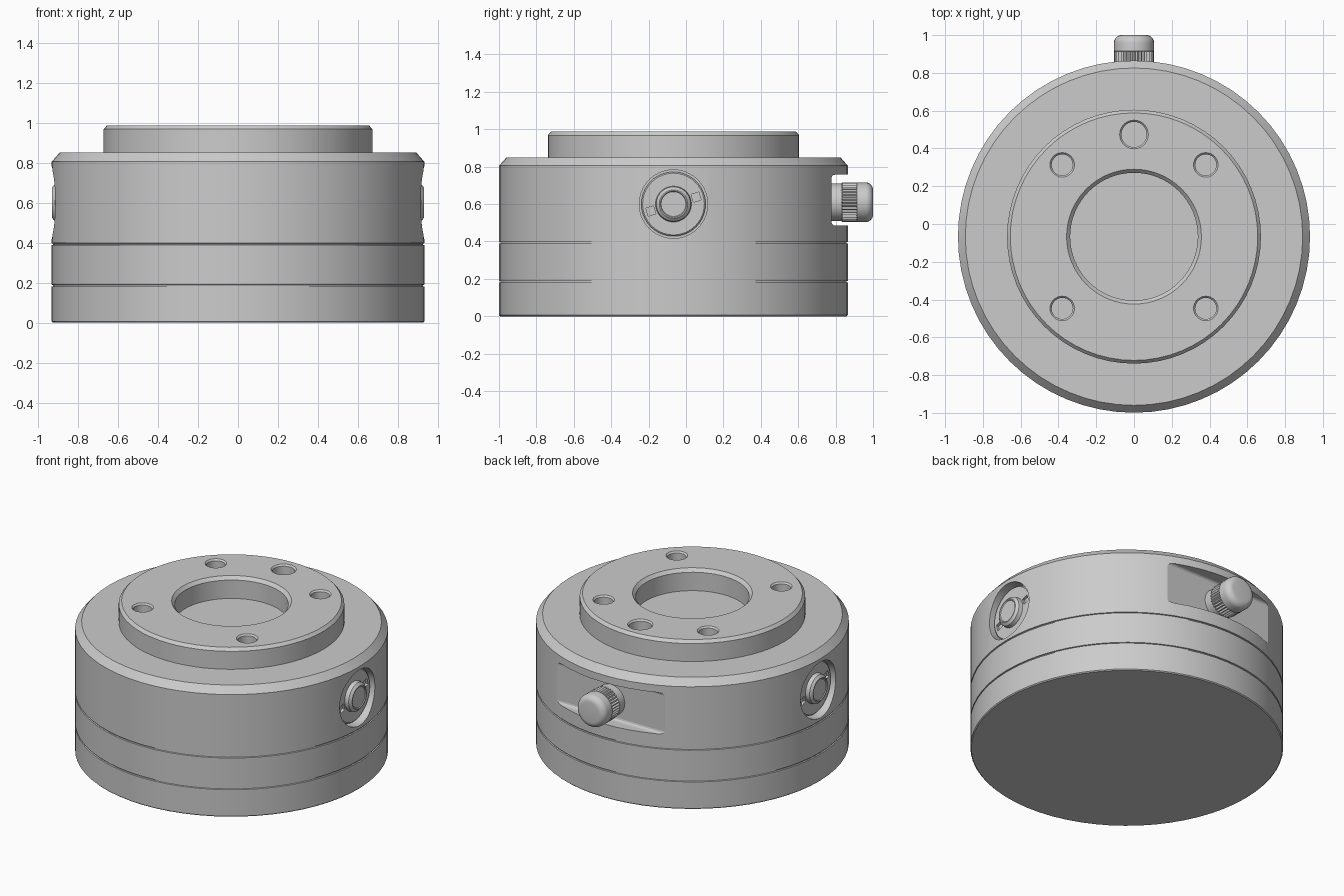
import bpy, bmesh
from math import pi, cos, sin, radians
from mathutils import Matrix, Vector

if "Cube" in bpy.data.objects:
    bpy.data.objects.remove(bpy.data.objects["Cube"])

CY = -0.067                      # centre of the round body in y
R = 0.932                        # body radius
AXIS = Matrix.Translation((0, CY, 0))


def finish(name, bm, matrix, smooth=True):
    bmesh.ops.transform(bm, matrix=matrix, verts=bm.verts)
    bmesh.ops.recalc_face_normals(bm, faces=bm.faces)
    mesh = bpy.data.meshes.new(name)
    bm.to_mesh(mesh)
    bm.free()
    ob = bpy.data.objects.new(name, mesh)
    bpy.context.collection.objects.link(ob)
    if smooth:
        shade(ob)
    return ob


def activate(ob):
    bpy.ops.object.select_all(action='DESELECT')
    ob.select_set(True)
    bpy.context.view_layer.objects.active = ob


def shade(ob):
    activate(ob)
    bpy.ops.object.shade_smooth_by_angle(angle=radians(25))


def lathe(name, profile, segs, matrix=AXIS, flute=0.0):
    """Closed turned solid from (radius, height) points; flute dents every other column."""
    bm = bmesh.new()
    rings = []
    for r, h in profile:
        ring = []
        for i in range(segs):
            a = 2 * pi * i / segs
            q = r - flute * (i % 2)
            ring.append(bm.verts.new((q * cos(a), q * sin(a), h)))
        rings.append(ring)
    for a, b in zip(rings, rings[1:]):
        for i in range(segs):
            j = (i + 1) % segs
            bm.faces.new((a[i], a[j], b[j], b[i]))
    bm.faces.new(rings[0][::-1])
    bm.faces.new(rings[-1])
    return finish(name, bm, matrix)


def box(name, lo, hi, matrix=Matrix()):
    bm = bmesh.new()
    bmesh.ops.create_cube(bm, size=1)
    lo, hi = Vector(lo), Vector(hi)
    for v in bm.verts:
        v.co = (lo + hi) / 2 + v.co * (hi - lo)
    return finish(name, bm, matrix, False)


def cut(target, cutters):
    activate(target)
    for c in cutters:
        c.hide_render = True
        m = target.modifiers.new("cut", 'BOOLEAN')
        m.operation, m.solver, m.object = 'DIFFERENCE', 'EXACT', c
        bpy.ops.object.modifier_apply(modifier=m.name)
        bpy.data.objects.remove(c)
    shade(target)


# Main body: stacked discs with fine grooves, chamfered shoulder, raised boss and bore
G = 0.007
profile = [(R - 0.006, 0), (R, 0.006)]
for z in (0.185, 0.393):
    profile += [(R, z - 0.005), (R - G, z - 0.003), (R - G, z + 0.003), (R, z + 0.005)]
profile += [(R, 0.805), (0.893, 0.85), (0.672, 0.85), (0.672, 0.968), (0.655, 0.987),
            (0.357, 0.987), (0.338, 0.966), (0.338, 0.845)]
body = lathe("body", profile, 64)

# Face holes: four corner holes and one larger locating hole
cutters = []
for x, y, r in [(sx * 0.38, sy * 0.38, 0.056) for sx in (-1, 1) for sy in (-1, 1)] + [(0, 0.541, 0.067)]:
    cutters.append(lathe("hole_cutter",
                         [(r, 0.87), (r, 0.977), (r + 0.009, 0.987), (r + 0.009, 1.05)],
                         28, AXIS @ Matrix.Translation((x, y, 0))))

# Flat notch behind the knob, with small rounded inner corners
notch = box("notch_cutter", (-0.6, 0.778, 0.485), (0.6, 1.1, 0.757))
bm = bmesh.new()
bm.from_mesh(notch.data)
inner = [e for e in bm.edges if all(v.co.y < 0.8 for v in e.verts)
         and abs(e.verts[0].co.x - e.verts[1].co.x) > 0.5]
bmesh.ops.bevel(bm, geom=inner, offset=0.018, segments=3, profile=0.5, affect='EDGES')
bm.to_mesh(notch.data)
bm.free()
cutters.append(notch)

# Side ports: round pockets, one per side (half a turn apart)
sides = [AXIS @ Matrix.Rotation(t, 4, 'Z') @ Matrix.Translation((0, 0, 0.6)) for t in (0, pi)]
to_x = Matrix.Rotation(pi / 2, 4, 'Y')
for m in sides:
    cutters.append(lathe("port_cutter", [(0.183, 0.86), (0.183, 1.1)], 40, m @ to_x))
cut(body, cutters)

# Slotted screw plugs seated in the side ports
for name, m in zip(("right_plug", "left_plug"), sides):
    plug = lathe(name, [(0.172, 0.855), (0.172, 0.884), (0.165, 0.89), (0.096, 0.89),
                        (0.092, 0.916), (0.076, 0.93), (0.07, 0.93), (0.066, 0.925)],
                 40, m @ to_x)
    tilt = m @ Matrix.Rotation(radians(17), 4, 'X')
    cut(plug, [box("slot_cutter", (0.872, min(a, b), -0.022), (0.95, max(a, b), 0.022), tilt)
               for a, b in ((0.105, 0.148), (-0.105, -0.148))])

# Plunger knob at the back: plain neck, knurled grip, rounded cap
to_y = Matrix.Translation((0, 0, 0.61)) @ Matrix.Rotation(-pi / 2, 4, 'X')
lathe("knob_neck", [(0.1, 0.77), (0.1, 0.835)], 32, to_y)
lathe("knob_grip", [(0.098, 0.828), (0.106, 0.836), (0.106, 0.916)], 72, to_y, 0.008)
cap = [(0.1, 0.912), (0.106, 0.915)]
cap += [(0.066 + 0.04 * cos(a), 0.96 + 0.04 * sin(a)) for a in [i * pi / 12 for i in range(7)]]
lathe("knob_cap", cap, 32, to_y)
